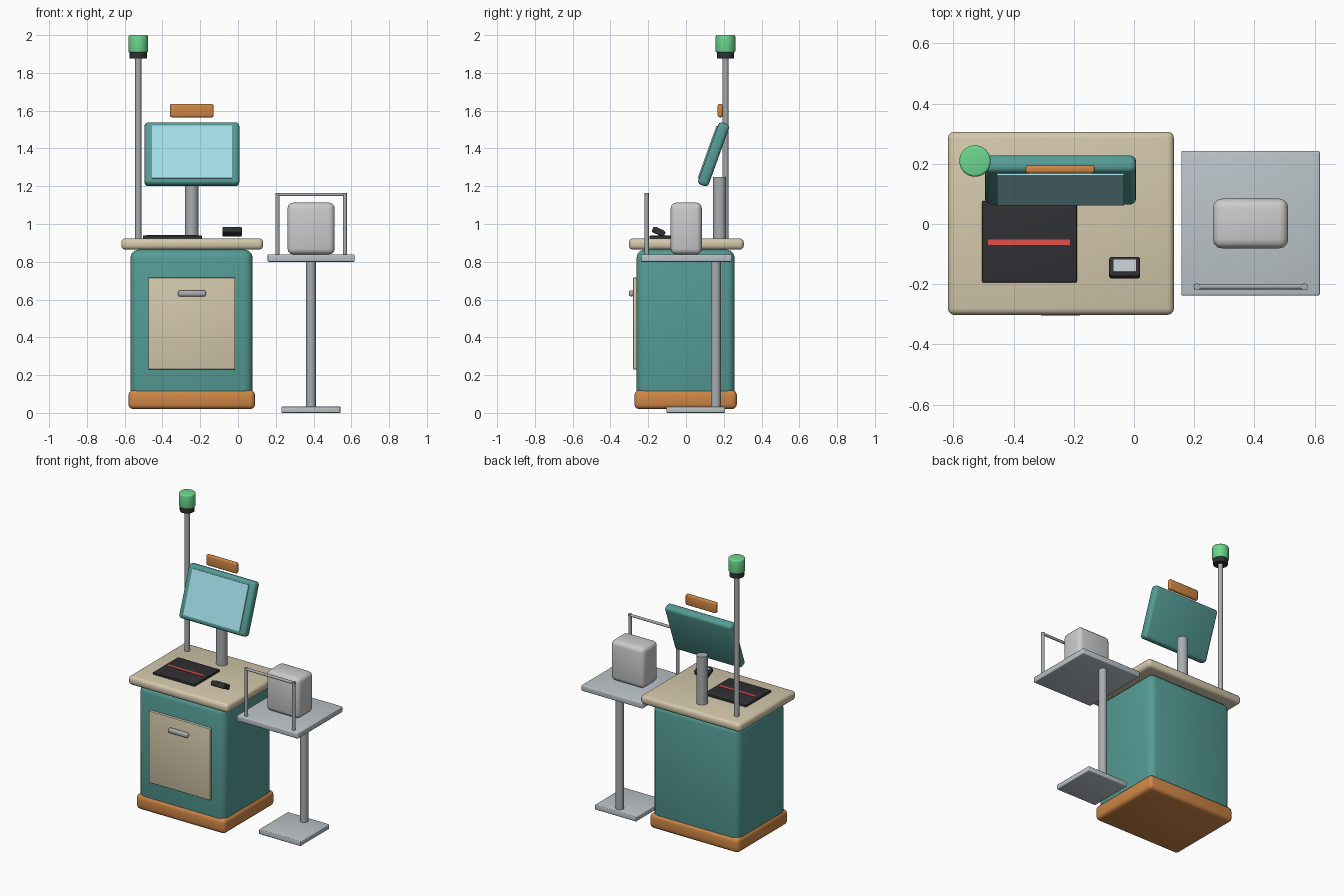
import bpy, math

if "Cube" in bpy.data.objects:
    bpy.data.objects.remove(bpy.data.objects["Cube"])

COLORS = {
    "teal": (0.09, 0.33, 0.30), "beige": (0.66, 0.58, 0.41), "orange": (0.62, 0.24, 0.06),
    "black": (0.03, 0.03, 0.035), "red": (0.75, 0.08, 0.07), "glass": (0.36, 0.72, 0.80),
    "green": (0.15, 0.68, 0.27), "pale": (0.50, 0.55, 0.58), "steel": (0.40, 0.42, 0.44),
}
MATS = {}
for key, rgb in COLORS.items():
    MATS[key] = bpy.data.materials.new(key)
    MATS[key].diffuse_color = (*rgb, 1)


def finish(name, color, bevel, segments=3):
    ob = bpy.context.object
    ob.name = name
    if color:
        ob.data.materials.append(MATS[color])
    if bevel:
        mod = ob.modifiers.new("rounding", "BEVEL")
        mod.width, mod.segments = bevel, segments
        mod.limit_method = "ANGLE"
        bpy.ops.object.modifier_apply(modifier=mod.name)
    bpy.ops.object.shade_smooth_by_angle(angle=math.radians(35))
    return ob


def box(name, x, y, z, color=None, bevel=0.0, tilt=0.0):
    """Box from (min, max) ranges, tilted about its own centre around x."""
    loc = [(a + b) / 2 for a, b in (x, y, z)]
    bpy.ops.mesh.primitive_cube_add(size=1, location=loc)
    ob = bpy.context.object
    ob.scale = [b - a for a, b in (x, y, z)]
    bpy.ops.object.transform_apply(location=False, rotation=False, scale=True)
    finish(name, color, bevel)
    ob.rotation_euler.x = tilt
    return ob


def rod(name, start, length, r, color="steel", along_x=False, bevel=0.0):
    """Cylinder running from start along z or x."""
    x, y, z = start
    loc = (x + length / 2, y, z) if along_x else (x, y, z + length / 2)
    bpy.ops.mesh.primitive_cylinder_add(vertices=32, radius=r, depth=length, location=loc,
                                        rotation=(0, math.pi / 2 if along_x else 0, 0))
    return finish(name, color, bevel)


def tilted_pair(names, centre, size, face_size, axis, face_depth, colors, bevel, tilt):
    """Tilted housing with a thin display on its front (axis 1) or top (axis 2)."""
    def ranges(c, s):
        return [(a - b / 2, a + b / 2) for a, b in zip(c, s)]
    box(names[0], *ranges(centre, size), colors[0], bevel, tilt)
    d = size[axis] / 2
    c, s = math.cos(tilt), math.sin(tilt)
    off = (0, -d * c, -d * s) if axis == 1 else (0, -d * s, d * c)
    fs = list(face_size)
    fs.insert(axis, face_depth)
    box(names[1], *ranges([a + b for a, b in zip(centre, off)], fs), colors[1], 0, tilt)


# Cabinet
box("cabinet_body", (-0.57, 0.078), (-0.262, 0.258), (0.022, 0.865), "teal", 0.045)
box("cabinet_plinth", (-0.58, 0.09), (-0.273, 0.269), (0.02, 0.12), "orange", 0.025)
box("countertop", (-0.618, 0.133), (-0.302, 0.306), (0.864, 0.924), "beige", 0.022)
box("cabinet_door", (-0.475, -0.015), (-0.28, -0.25), (0.23, 0.716), "beige", 0.003)
box("door_handle", (-0.318, -0.17), (-0.303, -0.276), (0.617, 0.648), "steel", 0.01)

# Scanner plate and card reader
box("scanner_plate", (-0.504, -0.19), (-0.194, 0.076), (0.92, 0.938), "black", 0.003)
box("scanner_line", (-0.484, -0.212), (-0.07, -0.052), (0.935, 0.941), "red")
tilted_pair(("card_reader", "card_reader_display"), (-0.031, -0.145, 0.959), (0.103, 0.07, 0.032),
            (0.075, 0.044), 2, 0.004, ("black", "pale"), 0.008, -0.42)

# Tilted monitor on a post
rod("monitor_post", (-0.245, 0.177, 0.91), 0.34, 0.035)
tilted_pair(("monitor_housing", "monitor_screen"), (-0.244, 0.146, 1.369), (0.502, 0.06, 0.35),
            (0.422, 0.295), 1, 0.014, ("teal", "glass"), 0.02, -0.345)
box("header_plate", (-0.36, -0.13), (0.168, 0.195), (1.565, 1.636), "orange", 0.009)

# Signal lamp
rod("lamp_pole", (-0.528, 0.209, 0.91), 0.97, 0.016)
rod("lamp_collar", (-0.528, 0.209, 1.875), 0.04, 0.046, "black", bevel=0.003)
rod("lamp_lens", (-0.528, 0.209, 1.908), 0.092, 0.052, "green", bevel=0.008)

# Bagging stand with side rail and bag
box("stand_foot", (0.23, 0.542), (-0.104, 0.207), (0.0, 0.033), "pale", 0.005)
rod("stand_leg", (0.386, 0.158, 0.03), 0.775, 0.026)
box("stand_shelf", (0.157, 0.617), (-0.238, 0.243), (0.80, 0.839), "pale", 0.006)
for side, x in (("left", 0.209), ("right", 0.566)):
    rod(f"rail_post_{side}", (x, -0.208, 0.835), 0.33, 0.011)
rod("rail_bar", (0.2, -0.208, 1.156), 0.375, 0.009, along_x=True)
box("bag", (0.262, 0.512), (-0.081, 0.084), (0.839, 1.113), None, 0.03)

for m in bpy.data.materials:
    if m.users and not m.is_grease_pencil:
        m.use_nodes = True
        m.node_tree.nodes["Principled BSDF"].inputs["Base Color"].default_value = m.diffuse_color
